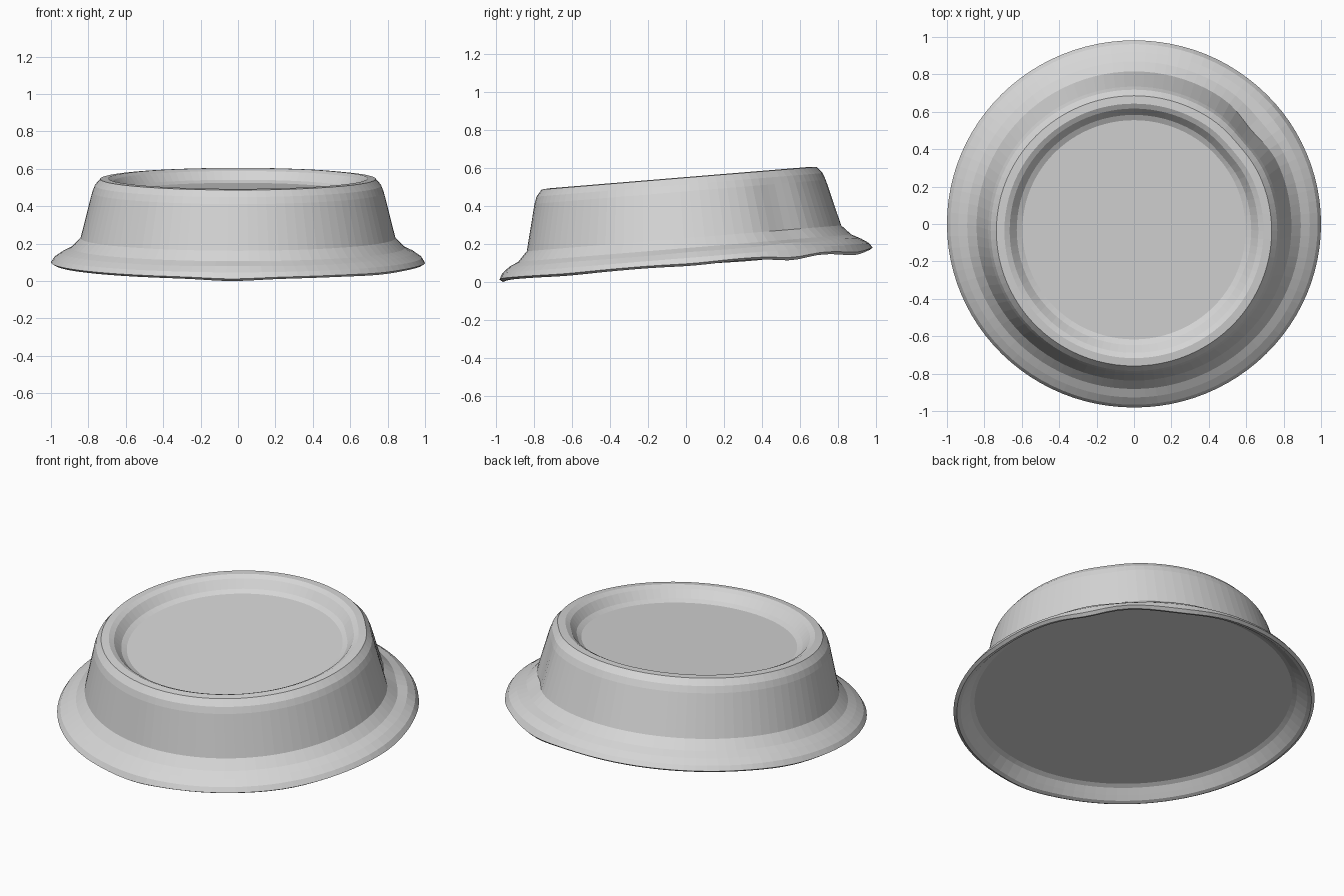
import bpy, bmesh, math
from mathutils import Matrix, Vector

cube = bpy.data.objects.get("Cube")
if cube:
    bpy.data.objects.remove(cube, do_unlink=True)

SEGMENTS = 96
TILT = math.radians(4.7)

grey = bpy.data.materials.new("light grey")
grey.use_nodes = True
colour = (0.67, 0.67, 0.67, 1)
grey.diffuse_color = colour
grey.node_tree.nodes["Principled BSDF"].inputs["Base Color"].default_value = colour

# Closed section from the underside, round the flange, up the wall, into the dish:
# radius, height, dent in radius, share of the rim waviness
PROFILE = [
    (0.88, 0.156, 0, 0), (0.905, 0.145, 0, 0.2), (0.935, 0.118, 0, 0.6),
    (0.96, 0.096, 0, 0.9), (0.982, 0.089, 0, 1), (1.0, 0.1, 0, 0.8),
    (0.982, 0.126, 0, 0.1), (0.94, 0.153, 0, -0.4), (0.892, 0.178, 0.01, 0),
    (0.842, 0.23, 0.026, 0), (0.78, 0.475, 0.014, 0), (0.766, 0.512, 0.01, 0),
    (0.736, 0.547, 0.007, 0), (0.693, 0.55, 0.007, 0), (0.665, 0.536, 0.007, 0),
    (0.627, 0.492, 0.007, 0), (0.597, 0.478, 0, 0),
]
# Sags along the rim: direction, depth, spread in degrees
SAGS = [(35, 0.02, 8), (66, 0.02, 12), (268, 0.01, 10), (2, 0.006, 9),
        (320, 0.005, 12), (160, 0.006, 12)]


def bump(angle, centre, spread):
    gap = (angle - centre + 180) % 360 - 180
    return math.exp(-(gap / spread) ** 2)


def ring_point(angle, radius, height, dent, wave):
    radius -= dent * bump(angle, 40, 9)
    height -= wave * sum(d * bump(angle, a, s) for a, d, s in SAGS)
    a = math.radians(angle)
    return Vector((radius * math.cos(a), 0.985 * radius * math.sin(a), height))


# Slightly oval pan body with flange, sloping wall and shallow dish
bm = bmesh.new()
angles = [360 * i / SEGMENTS for i in range(SEGMENTS)]
rings = [[bm.verts.new(ring_point(a, *p)) for a in angles] for p in PROFILE]
for low, high in zip(rings, rings[1:]):
    for i in range(SEGMENTS):
        j = (i + 1) % SEGMENTS
        bm.faces.new((low[i], low[j], high[j], high[i]))

# Flat base and dish floor
bm.faces.new(rings[0][::-1])
bm.faces.new(rings[-1])

# Tip the whole pan forward and stand it on the ground
pivot = Vector((0, 0, 0.1))
bmesh.ops.rotate(bm, verts=bm.verts, cent=pivot, matrix=Matrix.Rotation(TILT, 3, "X"))
lowest = min(v.co.z for v in bm.verts)
bmesh.ops.translate(bm, verts=bm.verts, vec=(0, 0, -lowest))
bmesh.ops.recalc_face_normals(bm, faces=bm.faces)

mesh = bpy.data.meshes.new("dish")
bm.to_mesh(mesh)
bm.free()
mesh.materials.append(grey)
dish = bpy.data.objects.new("dish", mesh)
bpy.context.collection.objects.link(dish)
